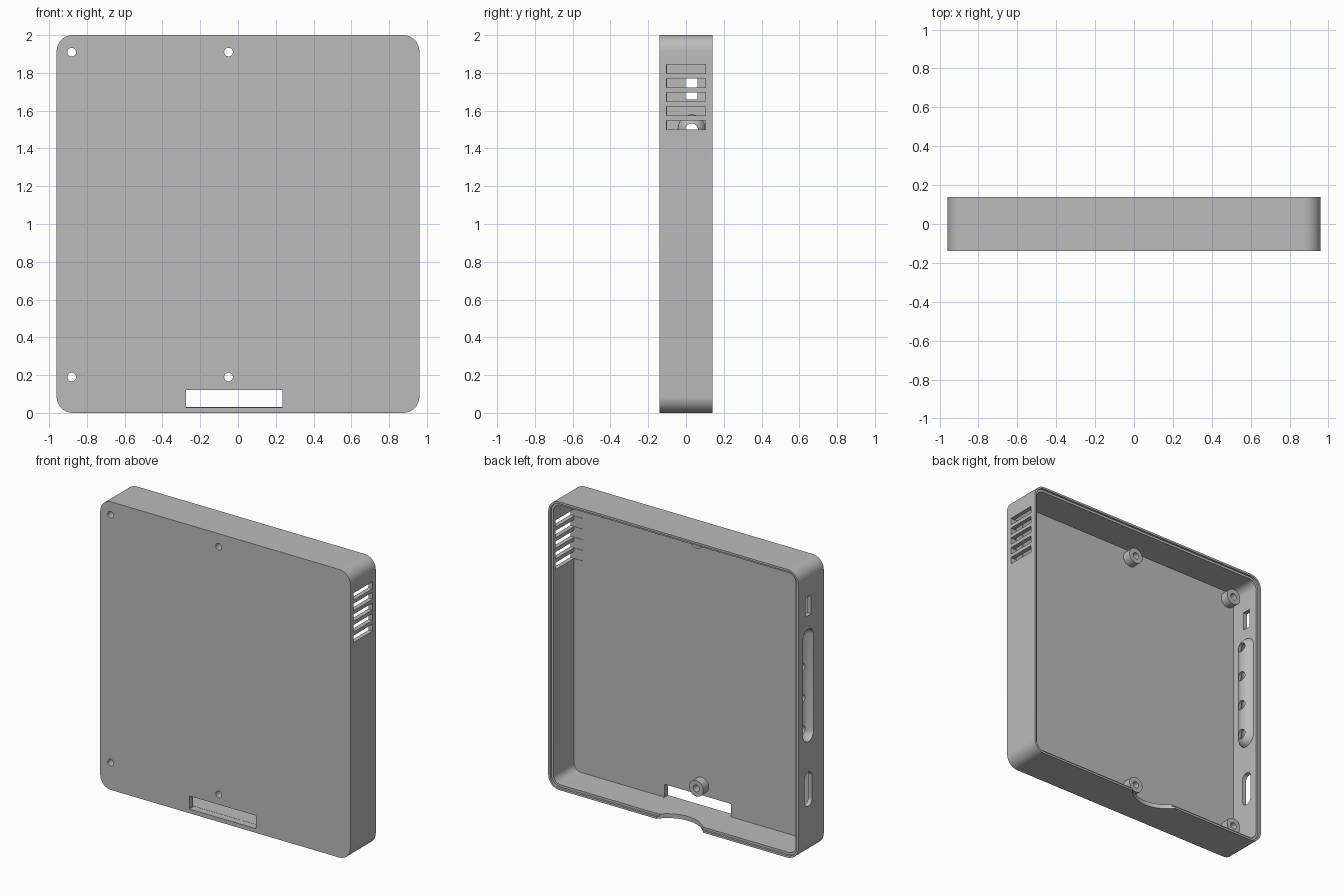
import bpy, bmesh, math
from mathutils import Matrix, Vector

if "Cube" in bpy.data.objects:
    bpy.data.objects.remove(bpy.data.objects["Cube"])

W, H, D = 0.96, 2.0, 0.14      # half width, height, half depth
WALL, FLOOR = 0.03, 0.04       # side wall and front plate thickness
PORT_Y = 0.03                  # centre line of the side openings


def make(name, bm):
    bmesh.ops.recalc_face_normals(bm, faces=bm.faces)
    mesh = bpy.data.meshes.new(name)
    bm.to_mesh(mesh)
    bm.free()
    ob = bpy.data.objects.new(name, mesh)
    bpy.context.collection.objects.link(ob)
    return ob


def rounded_prism(name, axis, u, v, radius, lo, hi, seg=10):
    """Rounded rectangle over ranges u and v, extruded along x or y from lo to hi."""
    bm = bmesh.new()
    corners = [(u[1], v[1], 1, 1), (u[0], v[1], -1, 1), (u[0], v[0], -1, -1), (u[1], v[0], 1, -1)]
    verts = []
    for q, (cu, cv, su, sv) in enumerate(corners):
        for i in range(seg + 1):
            a = math.pi / 2 * (q + i / seg)
            pu = cu - su * radius + radius * math.cos(a)
            pv = cv - sv * radius + radius * math.sin(a)
            verts.append(bm.verts.new((pu, lo, pv) if axis == "y" else (lo, pu, pv)))
    bmesh.ops.remove_doubles(bm, verts=verts, dist=1e-5)
    face = bm.faces.new([v for v in verts if v.is_valid])
    ext = bmesh.ops.extrude_face_region(bm, geom=[face])["geom"]
    shift = Vector((0, hi - lo, 0)) if axis == "y" else Vector((hi - lo, 0, 0))
    bmesh.ops.translate(bm, vec=shift, verts=[g for g in ext if isinstance(g, bmesh.types.BMVert)])
    return make(name, bm)


def box(name, x, y, z):
    bm = bmesh.new()
    size = [b - a for a, b in (x, y, z)]
    mid = [(a + b) / 2 for a, b in (x, y, z)]
    bmesh.ops.create_cube(bm, size=1, matrix=Matrix.Translation(mid) @ Matrix.Diagonal((*size, 1)))
    return make(name, bm)


def cylinder(name, axis, centre, radius, length, seg=32):
    bm = bmesh.new()
    turn = {"x": Matrix.Rotation(math.pi / 2, 4, "Y"),
            "y": Matrix.Rotation(math.pi / 2, 4, "X"), "z": Matrix()}[axis]
    bmesh.ops.create_cone(bm, cap_ends=True, segments=seg, radius1=radius, radius2=radius,
                          depth=length, matrix=Matrix.Translation(centre) @ turn)
    return make(name, bm)


def capsule(name, x, y, z, radius):
    """Upright capsule: a sphere whose two halves are pulled apart."""
    bm = bmesh.new()
    bmesh.ops.create_uvsphere(bm, u_segments=32, v_segments=17, radius=radius)
    for v in bm.verts:
        end = z[1] - radius if v.co.z > 0 else z[0] + radius
        v.co += Vector((x, y, end))
    return make(name, bm)


def cut(target, cutter):
    mod = target.modifiers.new("cut", "BOOLEAN")
    mod.operation, mod.solver, mod.object = "DIFFERENCE", "EXACT", cutter
    bpy.context.view_layer.objects.active = target
    bpy.ops.object.modifier_apply(modifier=mod.name)
    bpy.data.objects.remove(cutter)


screws = [(x, z) for x in (-0.88, -0.05) for z in (0.19, 1.91)]

# Cavity, with the screw bosses and port bulge left standing inside it
cavity = rounded_prism("cavity", "y", (-W + WALL, W - WALL), (WALL, H - WALL), 0.055, -D + FLOOR, D + 0.1)
for x, z in screws:
    cut(cavity, cylinder("boss", "y", (x, -D + FLOOR, z), 0.055, 0.12))
cut(cavity, capsule("port_bulge", -W, PORT_Y, (0.765, 1.585), 0.078))

# Shell, hollowed from the back, with a thin stepped rim
shell = rounded_prism("case_shell", "y", (-W, W), (0, H), 0.085, -D, D)
cut(shell, cavity)
LIP = 0.014
cut(shell, rounded_prism("rim_step", "y", (-W + LIP, W - LIP), (LIP, H - LIP), 0.07, D - 0.015, D + 0.1))

# Screw holes and the long slot in the front plate
for x, z in screws:
    cut(shell, cylinder("screw_hole", "y", (x, -D, z), 0.023, 0.5))
cut(shell, box("front_slot", (-0.275, 0.235), (-D - 0.1, -D + FLOOR + 0.01), (0.029, 0.12)))

# Vent slots in the left wall
for i in range(5):
    z = 1.525 + i * 0.0737
    cut(shell, box("vent", (W - 0.1, W + 0.1), (-0.103, 0.103), (z - 0.024, z + 0.024)))

# Right wall: switch window, recessed row of round ports, rounded slot
x0, x1 = -W - 0.1, -W + 0.12
cut(shell, box("switch_window", (x0, x1), (PORT_Y - 0.032, PORT_Y + 0.032), (1.66, 1.79)))
cut(shell, capsule("port_recess", -W, PORT_Y, (0.785, 1.565), 0.058))
for i in range(4):
    cut(shell, cylinder("port", "x", (-W, PORT_Y, 1.5 - i * 0.217), 0.033, 0.25))
cut(shell, rounded_prism("side_slot", "x", (PORT_Y - 0.042, PORT_Y + 0.042), (0.337, 0.573), 0.0415, x0, x1))

# Curved cable notch in the back edge of the bottom wall
cut(shell, cylinder("cable_notch", "z", (-0.05, D + 0.135, 0.02), 0.225, 0.12, 64))

# Single grey plastic
grey = bpy.data.materials.new("grey_plastic")
grey.use_nodes = True
colour = (0.5, 0.5, 0.5, 1)
grey.diffuse_color = colour
grey.node_tree.nodes["Principled BSDF"].inputs["Base Color"].default_value = colour
shell.data.materials.clear()
shell.data.materials.append(grey)
for poly in shell.data.polygons:
    poly.material_index = 0

bpy.ops.object.select_all(action="DESELECT")
shell.select_set(True)
bpy.context.view_layer.objects.active = shell
bpy.ops.object.shade_smooth_by_angle(angle=math.radians(30))
